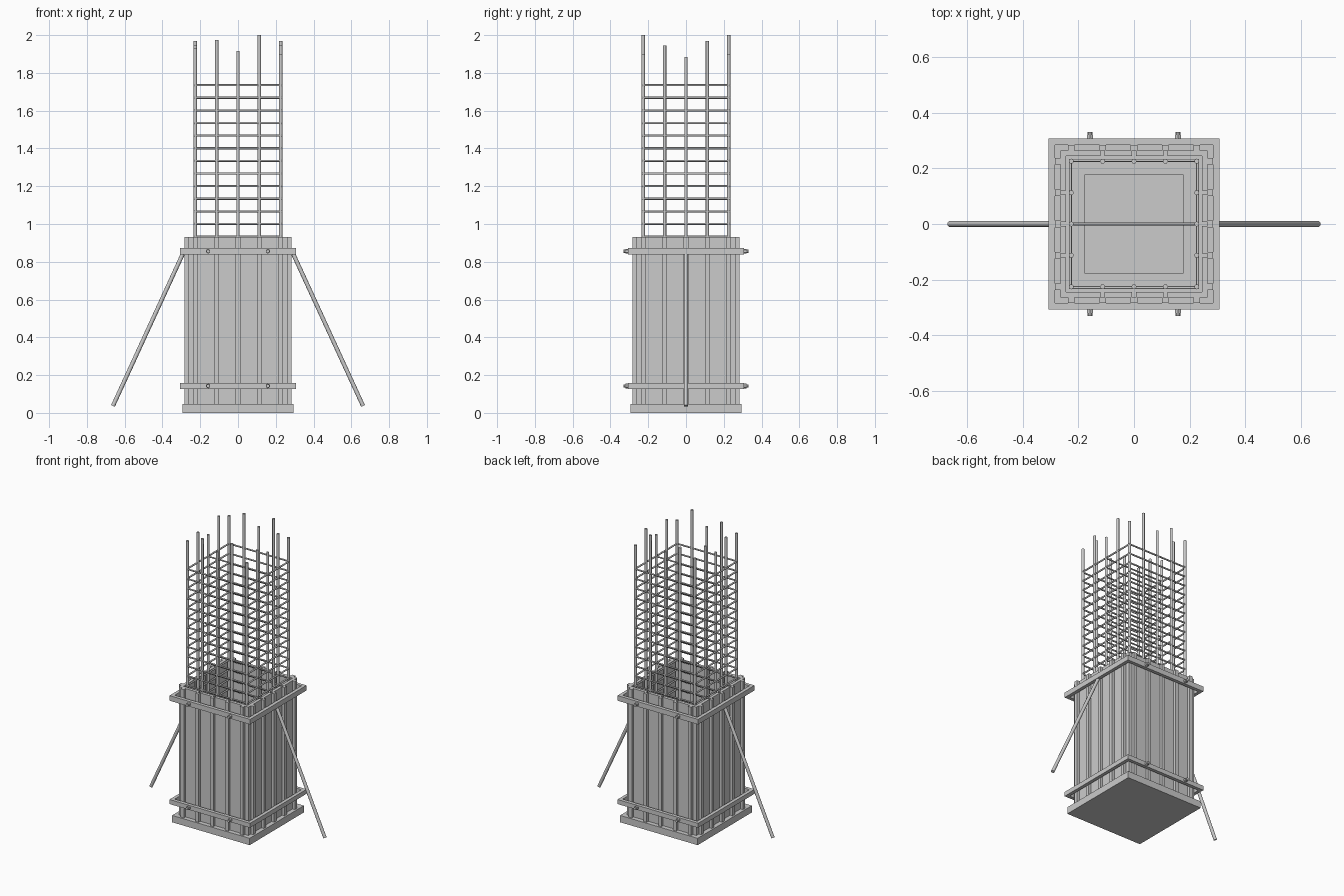
import bpy, bmesh, math
from mathutils import Vector, Matrix

if "Cube" in bpy.data.objects:
    bpy.data.objects.remove(bpy.data.objects["Cube"])


def finish(name, bm):
    me = bpy.data.meshes.new(name)
    bm.to_mesh(me)
    bm.free()
    ob = bpy.data.objects.new(name, me)
    bpy.context.collection.objects.link(ob)
    return ob


def box(bm, x0, x1, y0, y1, z0, z1, rot=0):
    m = (Matrix.Rotation(rot, 4, 'Z')
         @ Matrix.Translation(((x0 + x1) / 2, (y0 + y1) / 2, (z0 + z1) / 2))
         @ Matrix.Diagonal((x1 - x0, y1 - y0, z1 - z0, 1)))
    bmesh.ops.create_cube(bm, size=1, matrix=m)


def rod(bm, a, b, r, sides=8):
    a, b = Vector(a), Vector(b)
    d = b - a
    m = Matrix.Translation((a + b) / 2) @ d.to_track_quat('Z', 'Y').to_matrix().to_4x4()
    bmesh.ops.create_cone(bm, cap_ends=True, segments=sides, radius1=r, radius2=r,
                          depth=d.length, matrix=m)


def smooth(ob):
    bpy.ops.object.select_all(action='DESELECT')
    ob.select_set(True)
    bpy.context.view_layer.objects.active = ob
    bpy.ops.object.shade_smooth_by_angle(angle=math.radians(50))


BASE, TOP = 0.047, 0.93
P, S = 0.226, 0.113          # cage half width and bar spacing
QUARTERS = [i * math.pi / 2 for i in range(4)]

# footing slab and raised pad inside the form
bm = bmesh.new()
box(bm, -0.295, 0.295, -0.295, 0.295, 0, BASE)
finish("footing_slab", bm)
bm = bmesh.new()
for x in (-0.178, 0):
    box(bm, x, x + 0.178, -0.178, 0.178, BASE, BASE + 0.012)
finish("inner_pad", bm)

# four formwork sides: boards with gaps, covered by vertical battens
boards, battens = bmesh.new(), bmesh.new()
for i, q in enumerate(QUARTERS):
    end = 0.265 if i % 2 == 0 else 0.244
    edges = [-end, -S, 0, S, end]
    for a, b in zip(edges, edges[1:]):
        box(boards, a + (0.007 if a > -end else 0), b - (0.007 if b < end else 0),
            -0.265, -0.244, BASE, TOP, q)
    for k in range(-2, 3):
        box(battens, k * S - 0.012, k * S + 0.012, -0.284, -0.265, BASE, TOP, q)
finish("form_boards", boards)
finish("form_battens", battens)

# two clamp frames with bolts on front and back
for name, z0, z1 in (("lower_clamp", 0.127, 0.158), ("upper_clamp", 0.838, 0.873)):
    bm = bmesh.new()
    for i, q in enumerate(QUARTERS):
        w = 0.307 if i % 2 == 0 else 0.284
        box(bm, -w, w, -0.307, -0.284, z0, z1, q)
    finish(name, bm)
    bm = bmesh.new()
    z = (z0 + z1) / 2
    for x in (-0.158, 0.158):
        for s in (-1, 1):
            rod(bm, (x, s * 0.29, z), (x, s * 0.332, z), 0.009, 10)
            rod(bm, (x, s * 0.306, z), (x, s * 0.321, z), 0.0125, 6)
    finish(name + "_bolts", bm)

# slanted braces
bm = bmesh.new()
for s in (-1, 1):
    rod(bm, (s * 0.293, 0, 0.84), (s * 0.662, 0, 0.037), 0.011, 12)
smooth(finish("braces", bm))

# vertical bars of uneven height
bm = bmesh.new()
face_h = {-1: 1.975, 0: 1.915, 1: 2.0}
side_h = {-1: 1.945, 0: 1.885, 1: 1.97}
for i in range(-2, 3):
    for j in range(-2, 3):
        if max(abs(i), abs(j)) < 2:
            continue
        if abs(i) == abs(j):
            h = 1.93 if i < 0 else 1.90
        else:
            h = face_h[i] if abs(j) == 2 else side_h[j]
        rod(bm, (i * S, j * S, BASE), (i * S, j * S, h), 0.009, 10)
smooth(finish("vertical_bars", bm))

# stirrups with a cross tie at every level
rings, ties = bmesh.new(), bmesh.new()
for k in range(26):
    z = 1.735 - k * 0.0668
    for q in QUARTERS:
        r = Matrix.Rotation(q, 3, 'Z')
        rod(rings, r @ Vector((-P - 0.006, -P - 0.003, z)),
            r @ Vector((P + 0.006, -P - 0.003, z)), 0.0055)
    rod(ties, (-P, 0, z), (P, 0, z), 0.005)
smooth(finish("stirrups", rings))
smooth(finish("cross_ties", ties))
